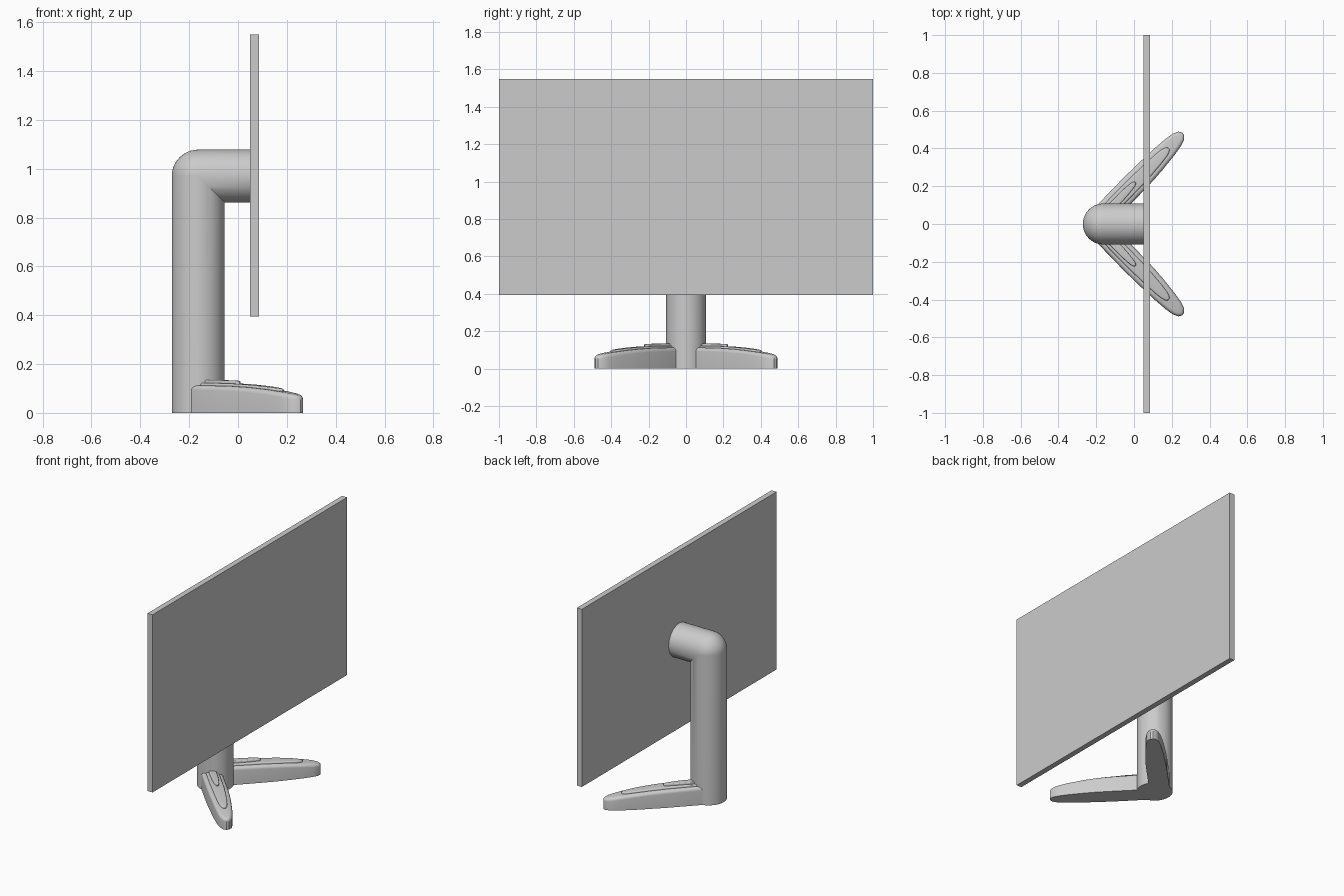
import bpy, bmesh, math
from mathutils import Vector

if "Cube" in bpy.data.objects:
    bpy.data.objects.remove(bpy.data.objects["Cube"])


def finish(name, bm, smooth=True, mirror=False):
    bmesh.ops.remove_doubles(bm, verts=bm.verts[:], dist=1e-5)
    bmesh.ops.recalc_face_normals(bm, faces=bm.faces[:])
    me = bpy.data.meshes.new(name)
    bm.to_mesh(me)
    bm.free()
    ob = bpy.data.objects.new(name, me)
    bpy.context.collection.objects.link(ob)
    bpy.ops.object.select_all(action='DESELECT')
    ob.select_set(True)
    bpy.context.view_layer.objects.active = ob
    if smooth:
        bpy.ops.object.shade_smooth_by_angle(angle=math.radians(35))
    if mirror:
        m = ob.modifiers.new("mirror", 'MIRROR')
        m.use_axis = (False, True, False)
        m.use_mirror_merge = False
    return ob


def bridge(bm, rings):
    for a, b in zip(rings, rings[1:]):
        for i in range(len(a)):
            j = (i + 1) % len(a)
            bm.faces.new((a[i], a[j], b[j], b[i]))


# Screen panel
bm = bmesh.new()
bmesh.ops.create_cube(bm, size=1)
for v in bm.verts:
    v.co = (0.067 + v.co.x * 0.036, v.co.y * 2, 0.9725 + v.co.z * 1.155)
finish("screen", bm, smooth=False)

# Post: round tube with a mitred inner corner and a domed outer corner
R, CX, CZ, N, STEPS = 0.108, -0.163, 0.97, 48, 12
circle = [(R * math.cos(2 * math.pi * i / N), R * math.sin(2 * math.pi * i / N)) for i in range(N)]
bm = bmesh.new()
rings = [[bm.verts.new((CX + x, y, 0)) for x, y in circle]]
for k in range(STEPS + 1):
    a = math.pi / 2 * k / STEPS
    ring = []
    for x, y in circle:
        if x < 0:
            p = (CX + x * math.cos(a), y, CZ - x * math.sin(a))
        else:
            p = (CX + x, y, CZ - x)
        ring.append(bm.verts.new(p))
    rings.append(ring)
rings.append([bm.verts.new((0.052, y, CZ - x)) for x, y in circle])
bridge(bm, rings)
bm.faces.new(rings[0])
bm.faces.new(rings[-1])
finish("post", bm)

# Foot outline, base to tip along the outer side and along the inner side
OUTER = [(-0.21, 0.08), (-0.2, 0.095), (-0.05, 0.25), (0.03, 0.327), (0.1, 0.393), (0.17, 0.453),
         (0.205, 0.478), (0.235, 0.489), (0.255, 0.484)]
INNER = [(-0.1, 0.03), (-0.067, 0.055), (0.055, 0.18), (0.105, 0.233), (0.15, 0.285), (0.215, 0.365),
         (0.25, 0.415), (0.266, 0.447), (0.266, 0.47)]
ORIGIN = Vector((-0.14, 0.07))
ALONG = Vector((1, 1)).normalized()
ACROSS = Vector((-1, 1)).normalized()


def top_z(p):
    t = max(0.0, (p.x + p.y + 0.1) / 0.82)
    return 0.113 - 0.038 * t ** 2.5


def foot_layer(name, length, width, z0, lift, rnd):
    pts = []
    for p in OUTER + INNER[::-1]:
        d = Vector(p) - ORIGIN
        pts.append(ORIGIN + ALONG * d.dot(ALONG) * length + ACROSS * d.dot(ACROSS) * width)
    n = len(pts)
    inward = []
    for i in range(n):
        d = (pts[(i + 1) % n] - pts[i - 1]).normalized()
        inward.append(Vector((d.y, -d.x)))
    bm = bmesh.new()
    rings = [[bm.verts.new((p.x, p.y, z0)) for p in pts]]
    for k in range(6):
        a = math.pi / 2 * k / 5
        ring = []
        for p, w in zip(pts, inward):
            q = p + w * rnd * (1 - math.cos(a))
            ring.append(bm.verts.new((q.x, q.y, top_z(p) + lift - rnd * (1 - math.sin(a)))))
        rings.append(ring)
    bridge(bm, rings)
    bm.faces.new(rings[0])
    top = rings[-1]
    for i in range(n // 2 - 1):
        bm.faces.new((top[i], top[i + 1], top[n - 2 - i], top[n - 1 - i]))
    finish(name, bm, mirror=True)


# Pair of feet with two stepped pads on each
foot_layer("feet", 1.0, 1.0, 0.0, 0.0, 0.02)
foot_layer("long_foot_pads", 0.81, 0.6, 0.06, 0.01, 0.008)
foot_layer("short_foot_pads", 0.37, 0.34, 0.06, 0.022, 0.006)
